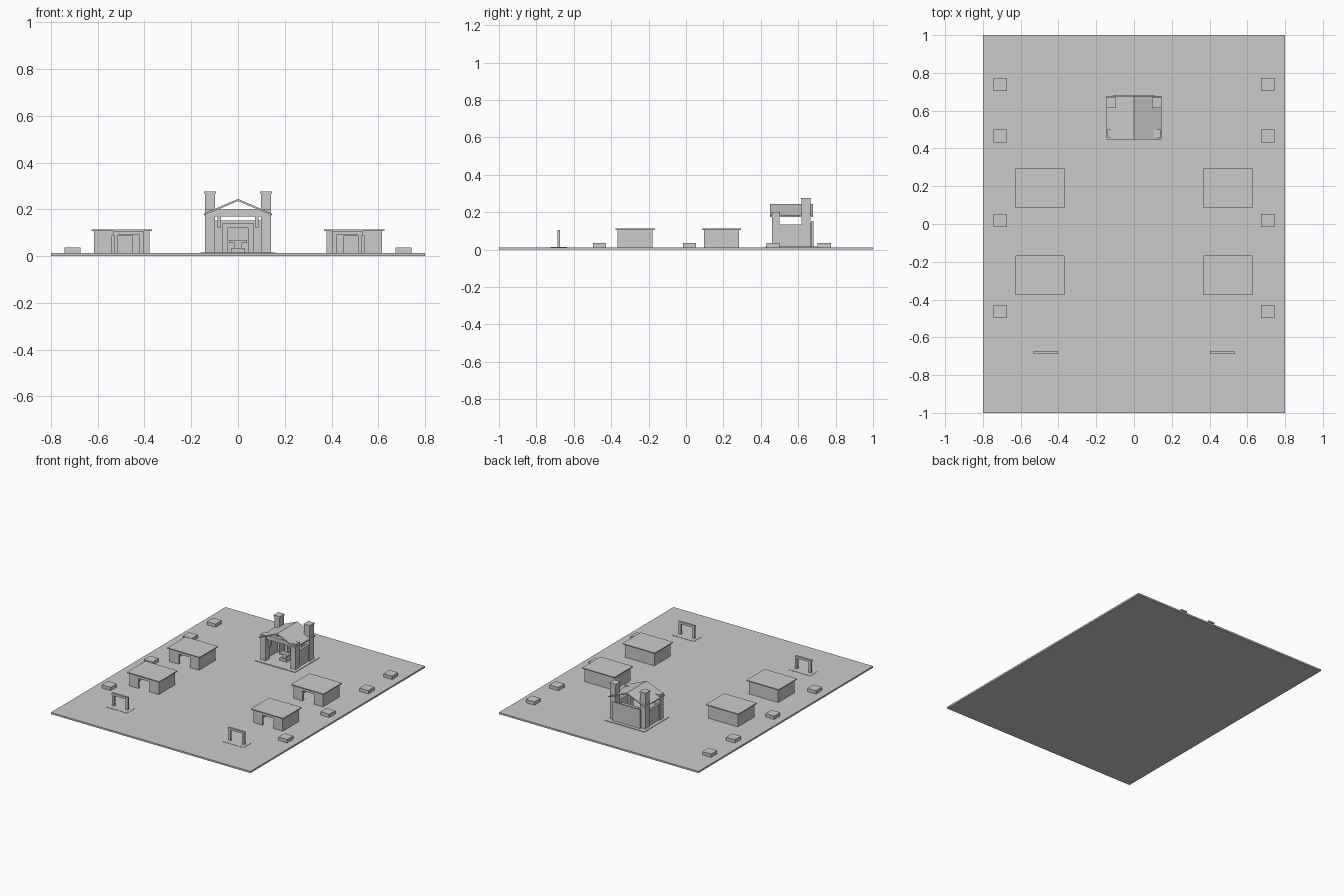
import bpy, bmesh
from mathutils import Vector

if "Cube" in bpy.data.objects:
    bpy.data.objects.remove(bpy.data.objects["Cube"])

G = 0.012  # ground top


def box(name, x, y, z):
    """Box from (min, max) ranges."""
    bm = bmesh.new()
    bmesh.ops.create_cube(bm, size=1)
    for v in bm.verts:
        v.co = Vector([(a + b) / 2 + c * abs(b - a) for (a, b), c in zip((x, y, z), v.co)])
    me = bpy.data.meshes.new(name)
    bm.to_mesh(me)
    bm.free()
    ob = bpy.data.objects.new(name, me)
    bpy.context.collection.objects.link(ob)
    return ob


def mid(c, w):
    return (c - w / 2, c + w / 2)


def prism(name, pts, y0, y1):
    """Extrude an xz outline along y."""
    bm = bmesh.new()
    f = bm.faces.new([bm.verts.new((px, y0, pz)) for px, pz in pts])
    r = bmesh.ops.extrude_face_region(bm, geom=[f])
    for v in r["geom"]:
        if isinstance(v, bmesh.types.BMVert):
            v.co.y = y1
    bmesh.ops.recalc_face_normals(bm, faces=bm.faces)
    me = bpy.data.meshes.new(name)
    bm.to_mesh(me)
    bm.free()
    ob = bpy.data.objects.new(name, me)
    bpy.context.collection.objects.link(ob)


# Ground slab
box("ground", (-0.8, 0.8), (-1, 1), (0, G))

for s in (-1, 1):
    # Low crates along the edges
    for y in (0.739, 0.466, 0.018, -0.463):
        box("crate", mid(s * 0.708, 0.07), mid(y, 0.07), (G, 0.036))

    # Flat-roofed huts with an open doorway
    for y in (0.19, -0.272):
        cx, hw, hd, t = s * 0.497, 0.118, 0.094, 0.012
        f = y - hd
        box("hut_roof", mid(cx, 0.26), mid(y, 0.21), (0.106, 0.113))
        box("hut_back_wall", mid(cx, 2 * hw), (y + hd - t, y + hd), (G, 0.106))
        for d in (-1, 1):
            box("hut_side_wall", mid(cx + d * (hw - t / 2), t), (f + t, y + hd - t), (G, 0.106))
            a, b = sorted((cx + d * 0.045, cx + d * hw))
            box("hut_front_wall", (a, b), (f, f + t), (G, 0.106))
        box("hut_door_lintel", mid(cx, 0.09), (f, f + t), (0.085, 0.106))

    # Gates
    gx, gy = s * 0.467, -0.68
    box("gate_pad", mid(gx, 0.17), mid(gy, 0.09), (G - 0.002, G + 0.002))
    box("gate_beam", mid(gx, 0.13), mid(gy, 0.014), (0.09, 0.106))
    for d in (-1, 1):
        box("gate_post", mid(gx + d * 0.055, 0.018), mid(gy, 0.014), (G, 0.09))

    # Workshop corner parts
    box("front_column", mid(s * 0.12, 0.042), mid(0.48, 0.042), (G, 0.2))
    box("chimney", mid(s * 0.12, 0.043), mid(0.642, 0.048), (G, 0.268))
    box("chimney_cap", mid(s * 0.12, 0.05), mid(0.642, 0.054), (0.267, 0.277))
    box("workshop_side_wall", mid(s * 0.125, 0.018), (0.5, 0.62), (G, 0.133))
    box("beam_bracket", mid(s * 0.08, 0.014), mid(0.48, 0.02), (0.122, 0.17))
    box("hearth_side", mid(s * 0.055, 0.025), (0.63, 0.672), (G, 0.14))

# Workshop floor, wall, front beam and gabled roof
box("workshop_floor", mid(0, 0.32), (0.425, 0.705), (G - 0.002, G + 0.004))
box("workshop_back_wall", mid(0, 0.22), (0.67, 0.682), (G, 0.152))
prism("front_beam", [(-0.14, 0.17), (0.14, 0.17), (0.14, 0.174), (0.088, 0.2),
                     (-0.088, 0.2), (-0.14, 0.174)], 0.465, 0.49)
prism("gable_roof", [(-0.145, 0.174), (0, 0.235), (0.145, 0.174),
                     (0.145, 0.182), (0, 0.244), (-0.145, 0.182)], 0.448, 0.678)
box("hearth_top", mid(0, 0.085), (0.63, 0.672), (0.12, 0.14))

# Anvil on its block
box("anvil_base", mid(0, 0.055), mid(0.54, 0.045), (G, 0.035))
box("anvil_waist", mid(0, 0.03), mid(0.54, 0.025), (0.035, 0.055))
box("anvil_top", mid(0, 0.075), mid(0.54, 0.032), (0.055, 0.068))
